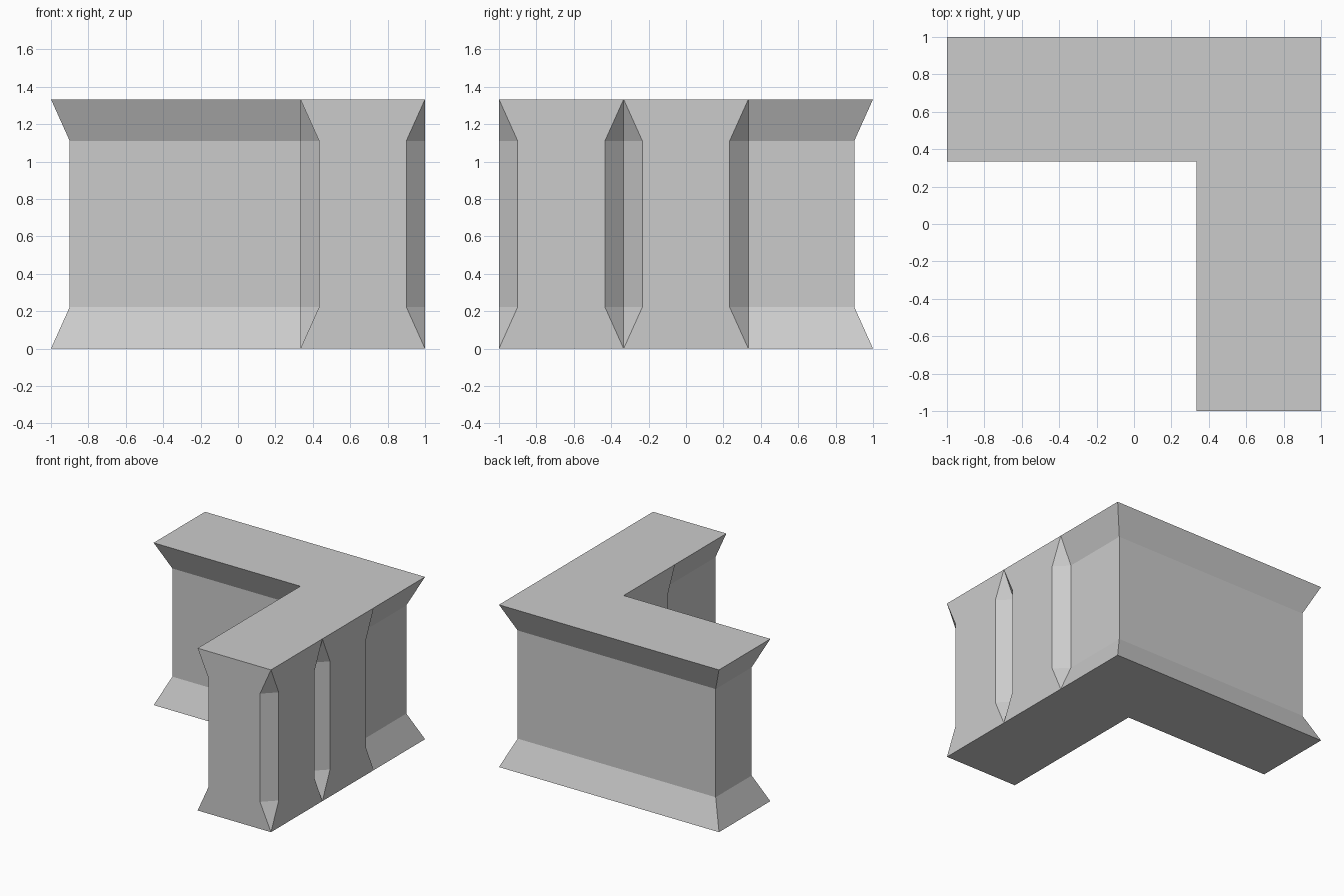
import bpy
import bmesh

cube = bpy.data.objects.get("Cube")
if cube:
    bpy.data.objects.remove(cube, do_unlink=True)

# Single plain stone colour
GREY = (0.6, 0.6, 0.6, 1.0)
stone = bpy.data.materials.new("stone_grey")
stone.use_nodes = True
stone.diffuse_color = GREY
stone.node_tree.nodes["Principled BSDF"].inputs["Base Color"].default_value = GREY

T = 1 / 3                     # half a tile
D = 0.1                       # depth of recesses and chamfers
HEIGHT, BAND = 4 * T, 2 * T / 3

# Plan of the wall at mid height
waist = [
    (1 - D, 1 - D), (D - 1, 1 - D), (D - 1, T + D),          # recessed back and end
    (T, T + D), (T + D, T), (T, T - D), (T, D - T),          # inner corner and flat block
    (T + D, -T), (T + D, -1), (1 - D, -1), (1, D - 1),       # recessed inside, front end
    (1, -T - D), (1 - D, -T), (1, D - T),                    # outer groove
    (1, T - D), (1 - D, T),                                  # step into recessed corner
]


def snap(value):
    """Nearest tile boundary, where the chamfers and recesses run out."""
    return min((-1, -T, T, 1), key=lambda g: abs(g - value))


rim = [(snap(x), snap(y)) for x, y in waist]
levels = [(rim, 0), (waist, BAND), (waist, HEIGHT - BAND), (rim, HEIGHT)]

bm = bmesh.new()
shared = {}


def ring(outline, z):
    """Vertices of one level, shared where corners meet in a point."""
    verts = []
    for x, y in outline:
        key = (round(x, 4), round(y, 4), round(z, 4))
        if key not in shared:
            shared[key] = bm.verts.new((x, y, z))
        verts.append(shared[key])
    return verts


def add_face(verts):
    unique = list(dict.fromkeys(verts))
    if len(unique) > 2:
        bm.faces.new(unique)


# Walls between levels, then the flat top and bottom
rings = [ring(*level) for level in levels]
for low, high in zip(rings, rings[1:]):
    for i in range(len(low)):
        j = (i + 1) % len(low)
        add_face([low[i], low[j], high[j], high[i]])
add_face(rings[0])
add_face(rings[-1])
bmesh.ops.recalc_face_normals(bm, faces=bm.faces)

mesh = bpy.data.meshes.new("corner_wall")
bm.to_mesh(mesh)
bm.free()
mesh.materials.append(stone)
wall = bpy.data.objects.new("corner_wall", mesh)
bpy.context.collection.objects.link(wall)
